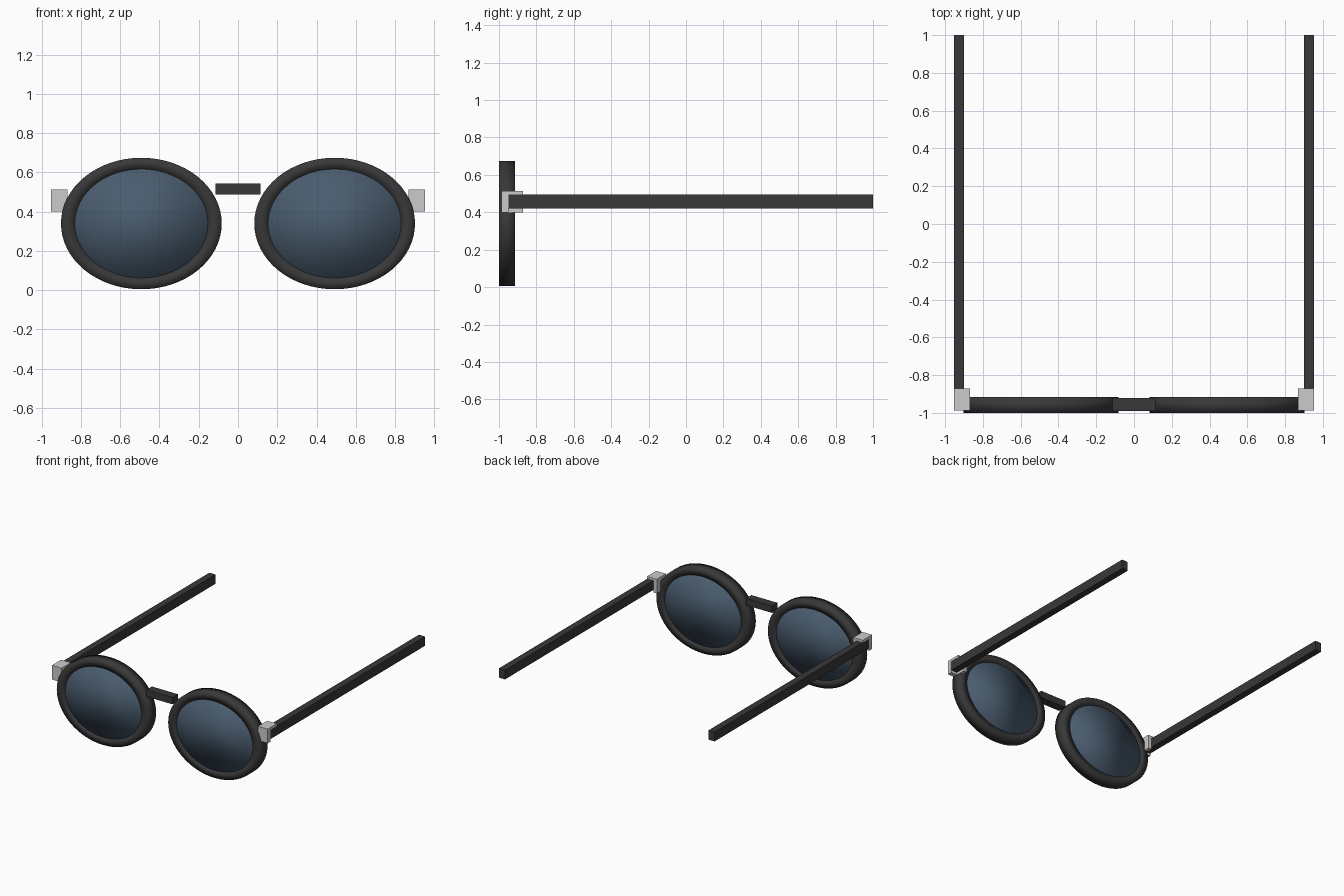
import bpy, bmesh, math
from mathutils import Matrix, Vector

if "Cube" in bpy.data.objects:
    bpy.data.objects.remove(bpy.data.objects["Cube"])


def material(name, rgb):
    m = bpy.data.materials.new(name)
    m.diffuse_color = (*rgb, 1)
    m.use_nodes = True
    m.node_tree.nodes["Principled BSDF"].inputs["Base Color"].default_value = m.diffuse_color
    return m


BLACK = material("frame black", (0.040, 0.040, 0.040))
BLUE = material("lens blue", (0.068, 0.108, 0.158))
SILVER = material("hinge silver", (0.60, 0.60, 0.60))

SEG = 64
CX, CZ = 0.4925, 0.34          # lens centre
FRONT, BACK = -1.0, -0.915     # rim depth
SQUASH = 0.818                 # lens height / width


def finish(bm, name, mat, smooth=False):
    bmesh.ops.recalc_face_normals(bm, faces=bm.faces)
    for f in bm.faces:
        f.smooth = smooth
    me = bpy.data.meshes.new(name)
    bm.to_mesh(me)
    bm.free()
    me.materials.append(mat)
    ob = bpy.data.objects.new(name, me)
    bpy.context.collection.objects.link(ob)
    return ob


def boxes(name, mat, side, *ranges):
    """One object made of boxes (x0, x1, y0, y1, z0, z1), x multiplied by side."""
    bm = bmesh.new()
    for x0, x1, y0, y1, z0, z1 in ranges:
        mid = Vector((side * (x0 + x1) / 2, (y0 + y1) / 2, (z0 + z1) / 2))
        size = Matrix.Diagonal((x1 - x0, y1 - y0, z1 - z0, 1))
        bmesh.ops.create_cube(bm, size=1, matrix=Matrix.Translation(mid) @ size)
    return finish(bm, name, mat)


def rim(name, side):
    """Oval ring with a rectangular section."""
    bm = bmesh.new()
    section = [(0.4095, FRONT), (0.4095, BACK), (0.339, BACK), (0.339, FRONT)]
    rings = []
    for i in range(SEG):
        a = 2 * math.pi * i / SEG
        rings.append([bm.verts.new((side * CX + r * math.cos(a), y,
                                    CZ + SQUASH * r * math.sin(a)))
                      for r, y in section])
    for i in range(SEG):
        a, b = rings[i], rings[(i + 1) % SEG]
        for j in range(4):
            k = (j + 1) % 4
            bm.faces.new((a[j], a[k], b[k], b[j]))
    return finish(bm, name, BLACK, smooth=True)


def lens(name, side):
    """Oval disc sitting almost flush in the rim."""
    bm = bmesh.new()
    place = (Matrix.Translation((side * CX, (FRONT + BACK) / 2, CZ))
             @ Matrix.Diagonal((1, 1, SQUASH, 1))
             @ Matrix.Rotation(math.pi / 2, 4, 'X'))
    bmesh.ops.create_cone(bm, cap_ends=True, segments=SEG, radius1=0.341,
                          radius2=0.341, depth=0.073, matrix=place)
    return finish(bm, name, BLUE, smooth=True)


for label, s in (("left", -1), ("right", 1)):
    rim(label + "_rim", s)
    lens(label + "_lens", s)
    # Temple arm
    boxes(label + "_temple", BLACK, s, (0.899, 0.953, -0.95, 1.0, 0.42, 0.494))
    # Hinge bracket: top, front and inner plates, open outside and below
    boxes(label + "_hinge", SILVER, s,
          (0.868, 0.954, -0.987, -0.871, 0.494, 0.513),
          (0.868, 0.954, -0.987, -0.95, 0.40, 0.494),
          (0.868, 0.899, -0.95, -0.871, 0.40, 0.494))

# Nose bridge
boxes("bridge", BLACK, 1, (-0.115, 0.115, -0.99, -0.922, 0.488, 0.543))
